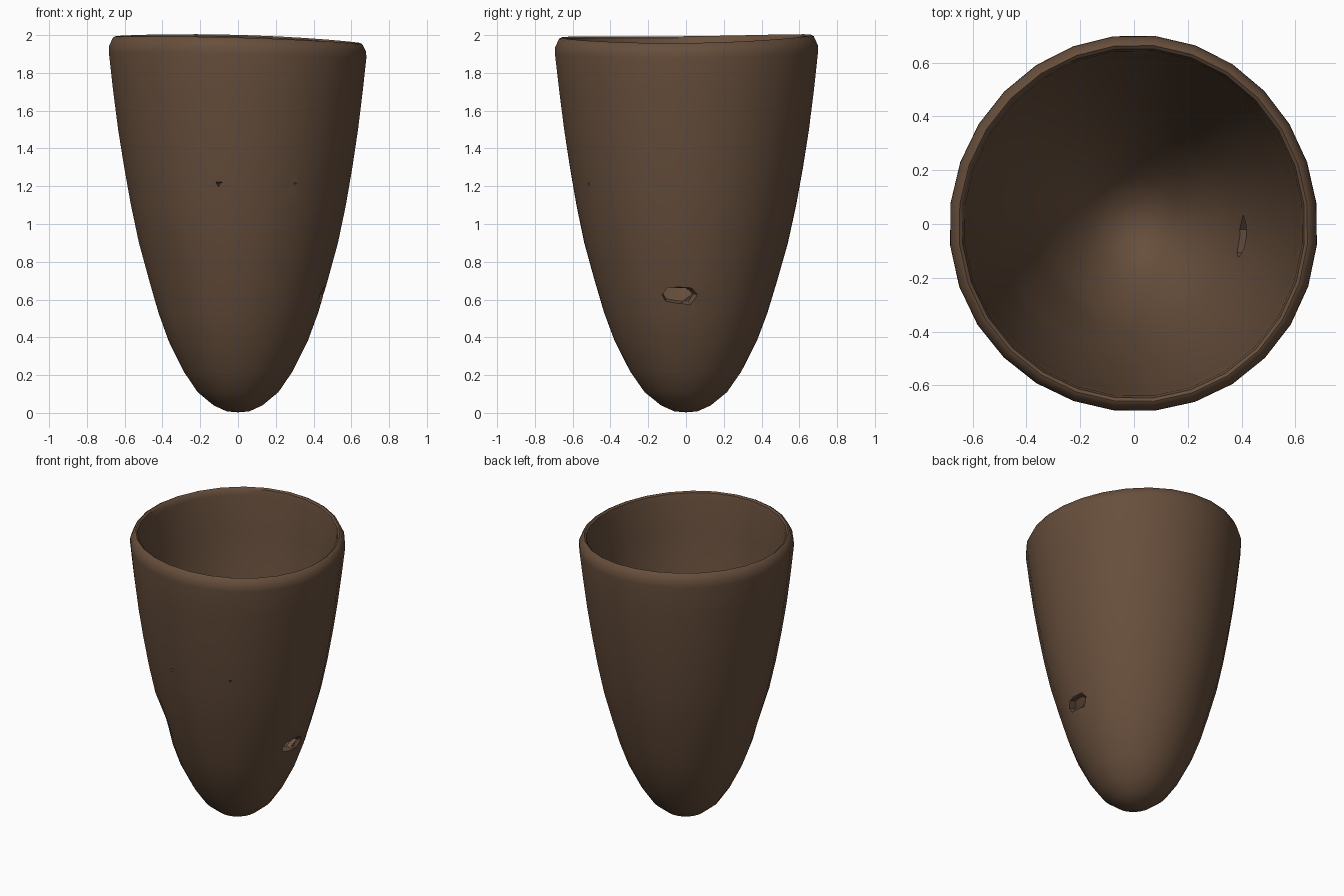
import bpy, bmesh, math
from mathutils import Vector

default = bpy.data.objects.get("Cube")
if default:
    bpy.data.objects.remove(default, do_unlink=True)

SIDES = 28

clay = bpy.data.materials.new("brown clay")
clay.use_nodes = True
color = (0.135, 0.077, 0.045, 1)
clay.diffuse_color = color
clay.node_tree.nodes["Principled BSDF"].inputs["Base Color"].default_value = color

# Wall profile (radius, height): outside going up, over the lip, inside going down
outer = [(0, 0.003), (0.06, 0.008), (0.13, 0.04), (0.215, 0.11), (0.29, 0.22), (0.37, 0.38),
         (0.425, 0.53), (0.475, 0.7), (0.53, 0.9), (0.572, 1.1), (0.607, 1.3),
         (0.638, 1.5), (0.663, 1.7), (0.685, 1.9), (0.684, 1.935)]
lip = [(0.664, 1.978), (0.65, 1.985), (0.638, 1.976), (0.63, 1.94)]
inner = [(0.612, 1.7), (0.587, 1.5), (0.556, 1.3), (0.521, 1.1), (0.48, 0.9), (0.426, 0.7),
         (0.375, 0.53), (0.32, 0.39), (0.24, 0.25), (0.165, 0.15), (0.08, 0.08), (0, 0.065)]


def rim_wave(a, z):
    """Uneven height of the hand-made rim, fading out below it."""
    fade = max(0, (z - 1.6) / 0.385)
    return fade * (-0.018 * math.cos(a) + 0.007 * math.sin(a) - 0.009 * math.cos(2 * a))


def new_object(name, bm):
    mesh = bpy.data.meshes.new(name)
    bm.to_mesh(mesh)
    bm.free()
    mesh.materials.append(clay)
    obj = bpy.data.objects.new(name, mesh)
    bpy.context.collection.objects.link(obj)
    return obj


# Pot body: revolve the profile
bm = bmesh.new()
rings = []
for r, z in outer + lip + inner:
    ring = []
    for i in range(SIDES):
        a = math.tau * (i + 0.5) / SIDES
        wobble = 1 + 0.005 * math.sin(3 * a + 2 * z)
        ring.append(bm.verts.new((r * wobble * math.cos(a),
                                  r * wobble * 1.022 * math.sin(a),
                                  z + rim_wave(a, z))))
    rings.append(ring)
for low, high in zip(rings, rings[1:]):
    for i in range(SIDES):
        j = (i + 1) % SIDES
        bm.faces.new((low[i], low[j], high[j], high[i]))
bmesh.ops.remove_doubles(bm, verts=bm.verts, dist=0.0005)
bmesh.ops.recalc_face_normals(bm, faces=bm.faces)

# Soft dent on the front right side of the wall
dent = Vector((-0.32, -0.33, 0.66))
for v in bm.verts:
    d = (v.co - dent).length
    if d < 0.16:
        v.co -= Vector((v.co.x, v.co.y, 0)).normalized() * 0.025 * (1 - d / 0.16)
pot = new_object("pot", bm)


def cut(name, outline, origin, direction, depth, taper):
    """Cut a tapering prism into the pot wall along a direction."""
    out = Vector(direction).normalized()
    side = Vector((0, 0, 1)).cross(out).normalized()
    up = out.cross(side)
    origin = Vector(origin)
    bm = bmesh.new()
    for scale, push in ((1, 0.04), (taper, -depth)):
        for u, w in outline:
            bm.verts.new(origin + side * u * scale + up * w * scale + out * push)
    bmesh.ops.convex_hull(bm, input=bm.verts)
    bmesh.ops.recalc_face_normals(bm, faces=bm.faces)
    cutter = new_object(name, bm)
    cutter.hide_render = True
    mod = pot.modifiers.new(name, 'BOOLEAN')
    mod.operation = 'DIFFERENCE'
    mod.solver = 'EXACT'
    mod.object = cutter
    bpy.context.view_layer.objects.active = pot
    bpy.ops.object.modifier_apply(modifier=name)
    bpy.data.objects.remove(cutter, do_unlink=True)


bpy.ops.object.select_all(action='DESELECT')
pot.select_set(True)

# Broken hole with a chipped hollow around it, on the left wall
hollow = [(-0.13, 0.02), (-0.06, 0.08), (0.08, 0.07), (0.13, 0.01), (0.07, -0.08), (-0.05, -0.06)]
hole = [(-0.09, 0.0), (-0.06, 0.045), (0.04, 0.04), (0.08, 0.0), (0.02, -0.045), (-0.07, -0.035)]
cut("hollow_cutter", hollow, (0.45, -0.02, 0.62), (1, 0, -0.3), 0.018, 0.45)
cut("hole_cutter", hole, (0.45, -0.04, 0.62), (1, 0, -0.3), 0.12, 0.9)

# Small nicks in the front wall
nick = [(-0.025, 0.018), (0.028, 0.02), (-0.005, -0.022)]
for x, size in ((-0.1, 1), (0.3, 0.6)):
    y = -math.sqrt(0.592 ** 2 - x * x)
    cut("nick_cutter", [(u * size, w * size) for u, w in nick], (x, y, 1.21), (x, y, 0), 0.02, 0.3)

bpy.ops.object.shade_smooth_by_angle(angle=math.radians(40))
